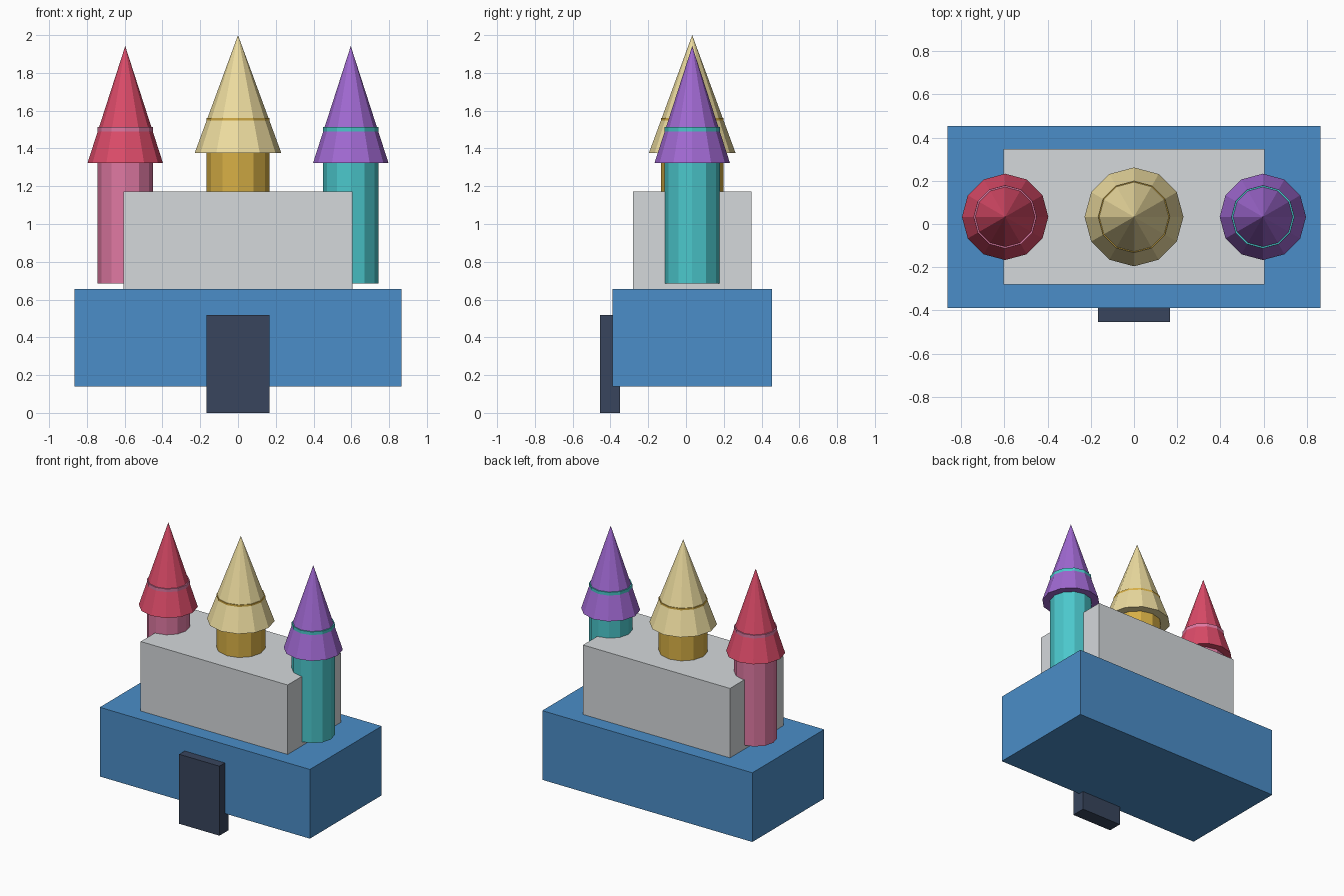
import bpy

if "Cube" in bpy.data.objects:
    bpy.data.objects.remove(bpy.data.objects["Cube"])


def paint(obj, name, color):
    obj.name = name
    if color:
        mat = bpy.data.materials.new(name + "_color")
        mat.diffuse_color = (*color, 1)
        mat.use_nodes = True
        mat.node_tree.nodes["Principled BSDF"].inputs["Base Color"].default_value = mat.diffuse_color
        obj.data.materials.append(mat)


def box(name, lo, hi, color=None):
    center = [(a + b) / 2 for a, b in zip(lo, hi)]
    bpy.ops.mesh.primitive_cube_add(size=1, location=center)
    obj = bpy.context.object
    obj.scale = [b - a for a, b in zip(lo, hi)]
    paint(obj, name, color)


def tower(name, x, r, z0, z1, roof_r, roof_z0, roof_z1, wall, roof):
    # 12-sided shaft whose top edge pokes slightly through the roof
    bpy.ops.mesh.primitive_cylinder_add(vertices=12, radius=r, depth=z1 - z0,
                                        location=(x, 0.033, (z0 + z1) / 2))
    paint(bpy.context.object, name + "_shaft", wall)
    bpy.ops.mesh.primitive_cone_add(vertices=12, radius1=roof_r, depth=roof_z1 - roof_z0,
                                    location=(x, 0.033, (roof_z0 + roof_z1) / 2))
    paint(bpy.context.object, name + "_roof", roof)


# Castle body
box("base_block", (-0.865, -0.39, 0.14), (0.865, 0.455, 0.655), (0.07, 0.27, 0.58))
box("upper_block", (-0.605, -0.28, 0.655), (0.605, 0.347, 1.172), (0.66, 0.69, 0.71))
box("door", (-0.166, -0.455, 0), (0.166, -0.35, 0.517), (0.04, 0.06, 0.11))

# Towers with pointed roofs
tower("left_tower", -0.597, 0.146, 0.685, 1.513, 0.2, 1.322, 1.942,
      (0.73, 0.19, 0.36), (0.71, 0.07, 0.14))
tower("right_tower", 0.597, 0.146, 0.685, 1.513, 0.2, 1.322, 1.942,
      (0.07, 0.57, 0.6), (0.35, 0.14, 0.64))
tower("middle_tower", 0, 0.166, 0.735, 1.562, 0.229, 1.377, 2.0,
      (0.68, 0.43, 0.06), (0.85, 0.72, 0.35))
